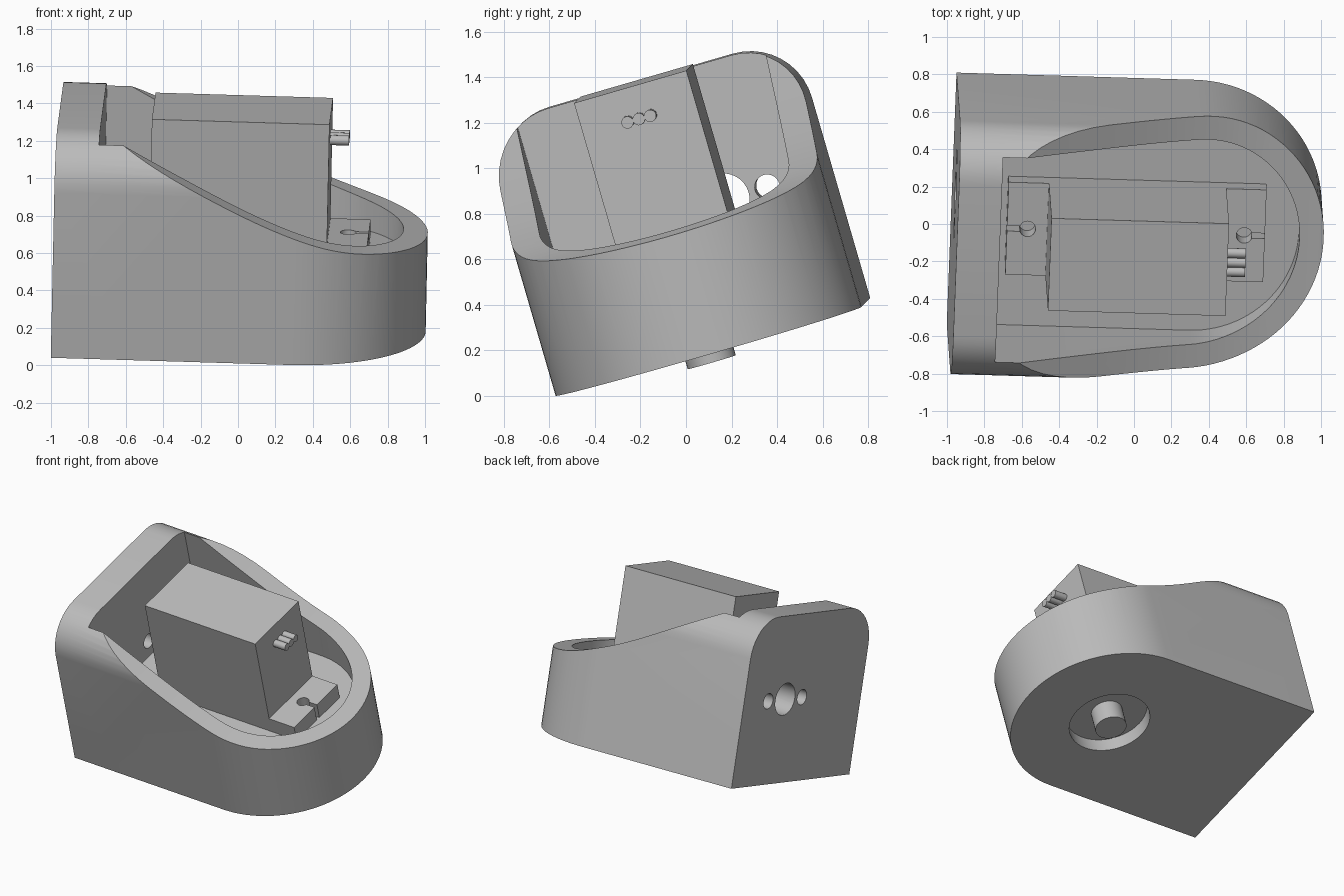
import bpy, bmesh, math
from mathutils import Matrix, Vector

if "Cube" in bpy.data.objects:
    bpy.data.objects.remove(bpy.data.objects["Cube"])

# Tilted frame: u = length, v = width, w = height
U = Vector((0.999, -0.03, -0.03)).normalized()
W = Vector((0.0205, -0.279, 0.96))
W = (W - U * W.dot(U)).normalized()
V = W.cross(U)
FRAME = Matrix((U, V, W)).transposed().to_4x4()
FRAME.translation = (-0.975, 0.1375, 0.235)

grey = bpy.data.materials.new("plain_grey")
grey.use_nodes = True
COLOUR = (0.5, 0.5, 0.5, 1)
grey.diffuse_color = COLOUR
grey.node_tree.nodes["Principled BSDF"].inputs["Base Color"].default_value = COLOUR

# Housing dimensions
STRAIGHT, RADIUS, HEIGHT = 1.28, 0.70, 1.20
WALL, BACK, FLOOR, CORNER = 0.13, 0.23, 0.43, 0.28
TAB_TOP, SERVO_A, SERVO_B, SERVO_HALF = 0.545, 0.50, 1.45, 0.257


def prism(name, points, axis, lo, hi):
    """Extrude a 2D outline along u, v or w; the points use the other two axes in order."""
    bm = bmesh.new()

    def place(p, t):
        c = list(p)
        c.insert("uvw".index(axis), t)
        return bm.verts.new(c)
    face = bm.faces.new([place(p, lo) for p in points])
    new = bmesh.ops.extrude_face_region(bm, geom=[face])["geom"]
    shift = [0, 0, 0]
    shift["uvw".index(axis)] = hi - lo
    bmesh.ops.translate(bm, vec=shift, verts=[g for g in new if isinstance(g, bmesh.types.BMVert)])
    bmesh.ops.recalc_face_normals(bm, faces=bm.faces)
    mesh = bpy.data.meshes.new(name)
    bm.to_mesh(mesh)
    bm.free()
    mesh.materials.append(grey)
    obj = bpy.data.objects.new(name, mesh)
    bpy.context.collection.objects.link(obj)
    return obj


def arc(cx, cy, r, a, b, n):
    return [(cx + r * math.cos(math.radians(a + (b - a) * i / n)),
             cy + r * math.sin(math.radians(a + (b - a) * i / n))) for i in range(n + 1)]


def disc(cx, cy, r, n=32):
    return arc(cx, cy, r, 0, 360, n)[:-1]


def rect(a, b, c, d):
    return [(a, c), (b, c), (b, d), (a, d)]


def d_shape(back, r):
    return [(back, -r)] + arc(STRAIGHT, 0, r, -90, 90, 48) + [(back, r)]


def cut(obj, tool, operation="DIFFERENCE"):
    mod = obj.modifiers.new("cut", "BOOLEAN")
    mod.object, mod.operation, mod.solver = tool, operation, "EXACT"
    bpy.context.view_layer.objects.active = obj
    bpy.ops.object.modifier_apply(modifier=mod.name)
    bpy.data.objects.remove(tool)


# Housing: D-shaped plan, rounded top corners, swept-down rim
housing = prism("housing", d_shape(0, RADIUS), "w", 0, HEIGHT + 0.1)
inset = RADIUS - CORNER
arch = ([(-0.8, -0.1), (0.8, -0.1), (0.8, 0.3), (RADIUS, 0.3)]
        + arc(inset, HEIGHT - CORNER, CORNER, 0, 90, 10)
        + arc(-inset, HEIGHT - CORNER, CORNER, 90, 180, 10)
        + [(-RADIUS, 0.3), (-0.8, 0.3)])
cut(housing, prism("arch", arch, "u", -0.1, 2.2), "INTERSECT")

# Rim curve sampled with a smooth spline through key points
KEYS = [Vector(p) for p in ((0.28, 1.2), (0.6, 1.025), (1.0, 0.82), (1.3, 0.695),
                            (1.6, 0.607), (2.0, 0.545))]
rim = []
for i in range(len(KEYS) - 1):
    p0, p1 = KEYS[max(i - 1, 0)], KEYS[i]
    p2, p3 = KEYS[i + 1], KEYS[min(i + 2, len(KEYS) - 1)]
    for t in (k / 6 for k in range(6)):
        rim.append((p1 * 2 + (p2 - p0) * t + (p0 * 2 - p1 * 5 + p2 * 4 - p3) * t * t
                    + (p1 * 3 - p0 - p2 * 3 + p3) * t ** 3) / 2)
rim = [tuple(p) for p in rim] + [(2.0, 0.545), (2.2, 0.53), (2.2, 1.5), (0.28, 1.5)]
cut(housing, prism("rim_cutter", rim, "v", -1, 1))

# Cavity, round recess underneath and cable holes in the back wall
cut(housing, prism("cavity", d_shape(BACK, RADIUS - WALL), "w", FLOOR, 1.5))
cut(housing, prism("recess", disc(STRAIGHT, 0, 0.285, 48), "w", -0.1, 0.1))
for v, r in ((0.01, 0.055), (0.21, 0.115), (0.41, 0.055)):
    cut(housing, prism("hole", disc(v, 0.6, r), "u", -0.1, BACK + 0.05))

# Motor box with three connector pins and output shaft
parts = [housing,
         prism("motor_body", rect(SERVO_A, SERVO_B, -SERVO_HALF, SERVO_HALF), "w", FLOOR - 0.02, 1.215),
         prism("output_shaft", disc(STRAIGHT, 0, 0.11), "w", -0.05, 0.12)]
for i in (-1, 0, 1):
    parts.append(prism("connector_pin", disc(i * 0.052, 1.07, 0.027, 16), "u", SERVO_B - 0.02, SERVO_B + 0.1))

# Mounting tabs with keyhole slots
for name, inner, sign in (("back_tab", SERVO_A, -1), ("front_tab", SERVO_B, 1)):
    outer, hole = inner + sign * 0.215, inner + sign * 0.105
    tab = prism(name, rect(inner - sign * 0.01, outer, -SERVO_HALF, SERVO_HALF), "w", FLOOR - 0.01, TAB_TOP)
    cut(tab, prism("screw_hole", disc(hole, 0, 0.043, 24), "w", 0.3, 0.7))
    cut(tab, prism("slot", rect(hole, outer + sign * 0.05, -0.015, 0.015), "w", 0.3, 0.7))
    parts.append(tab)

# Tilt everything and smooth the curved walls
bpy.ops.object.select_all(action="DESELECT")
for part in parts:
    part.matrix_world = FRAME
    part.select_set(True)
bpy.context.view_layer.objects.active = housing
bpy.ops.object.shade_smooth_by_angle(angle=math.radians(30))
